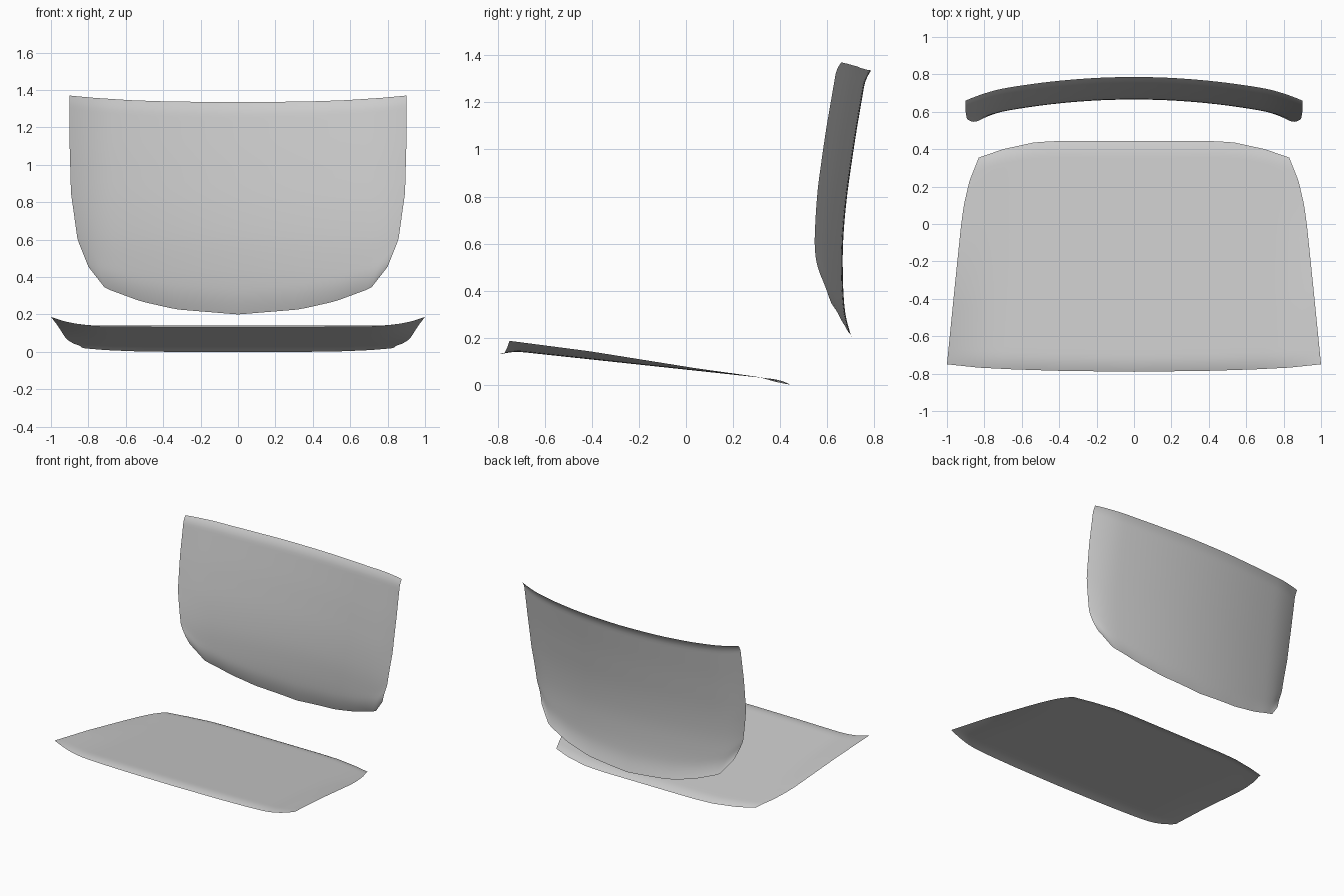
import bpy, bmesh, math

if "Cube" in bpy.data.objects:
    bpy.data.objects.remove(bpy.data.objects["Cube"])


def interp(pts, k):
    """Piecewise-linear lookup; each point is (key, value, ...)."""
    for a, b in zip(pts, pts[1:]):
        if k <= b[0]:
            break
    f = (k - a[0]) / (b[0] - a[0])
    return [p + (q - p) * f for p, q in zip(a[1:], b[1:])]


def rim(d, width):
    """Soft curl: 1 on the border, 0 once d is further in than width."""
    return max(0.0, 1 - d / width) ** 2


def panel(name, low, high, side, place, cols=24, rows=40):
    """Sheet spanning a half outline (low edge, high edge, side), mirrored in x."""
    low_c, high_c = interp(low, 1), interp(high, 1)
    low_m, high_m = interp(low, 0), interp(high, 0)

    def coons(s, t):
        a, b, c = interp(low, s), interp(high, s), interp(side, t)
        out = []
        for i in range(2):
            mid = low_m[i] * (1 - t) + high_m[i] * t
            ruled = (1 - t) * a[i] + t * b[i] + (1 - s) * mid + s * c[i]
            corners = (1 - t) * ((1 - s) * low_m[i] + s * low_c[i]) \
                + t * ((1 - s) * high_m[i] + s * high_c[i])
            out.append(ruled - corners)
        return out

    bm = bmesh.new()
    grid = []
    for j in range(rows + 1):
        t = (1 - math.cos(math.pi * j / rows)) / 2
        row = []
        for i in range(-cols, cols + 1):
            s = math.sin(math.pi / 2 * abs(i) / cols)
            p, q = coons(s, t)
            x, y, z = place(p, q, s, t)
            row.append(bm.verts.new((math.copysign(x, i), y, z)))
        grid.append(row)
    for r0, r1 in zip(grid, grid[1:]):
        for i in range(2 * cols):
            bm.faces.new((r0[i], r0[i + 1], r1[i + 1], r1[i])).smooth = True
    mesh = bpy.data.meshes.new(name)
    bm.to_mesh(mesh)
    bm.free()
    bpy.context.collection.objects.link(bpy.data.objects.new(name, mesh))


# Seat: tilted sheet, sides curl up, front and back rims roll down
def seat_place(x, y, s, t):
    z = 0.02 + 0.107 * (0.42 - y)
    lift = interp([(0, 0.042), (0.3, 0.034), (0.7, 0.01), (1, 0)], t)[0]
    z += lift * rim(1 - s, 0.32)
    z -= 0.018 * rim(t, 0.07) * (1 - s ** 4)
    z -= 0.0173 * rim(1 - t, 0.07) * (1 - 0.6 * s ** 4)
    return x, y, z


panel("seat",
      [(0, 0, -0.79), (0.4, 0.4, -0.785), (0.6, 0.65, -0.777),
       (0.8, 0.83, -0.768), (1, 1, -0.75)],
      [(0, 0, 0.445), (0.4, 0.38, 0.445), (0.6, 0.53, 0.437),
       (0.8, 0.70, 0.40), (1, 0.83, 0.355)],
      [(0, 1, -0.75), (0.35, 0.96, -0.35), (0.65, 0.925, -0.01),
       (0.75, 0.91, 0.1), (0.87, 0.88, 0.23), (1, 0.83, 0.355)],
      seat_place)

# Backrest: wraps forward at the sides, top and bottom rims roll backward
SPINE = [(0.19, 0.688), (0.28, 0.678), (0.4, 0.667), (0.575, 0.665), (0.7, 0.673),
         (0.83, 0.687), (1.06, 0.721), (1.2, 0.745), (1.38, 0.776)]


def back_place(x, z, s, t):
    # local averaging keeps the spine curve smooth
    y = sum(interp(SPINE, min(1.38, max(0.19, z + d * 0.02)))[0] for d in range(-3, 4)) / 7
    y -= 0.13 * x * x + 0.025 * rim(1 - s, 0.25)
    y += 0.018 * rim(t, 0.12) + 0.018 * rim(1 - t, 0.06)
    return x, y, z


panel("backrest",
      [(0, 0, 0.2), (0.4, 0.33, 0.227), (0.63, 0.52, 0.27),
       (0.86, 0.71, 0.34), (1, 0.80, 0.455)],
      [(0, 0, 1.335), (0.4, 0.36, 1.338), (0.63, 0.57, 1.345),
       (0.86, 0.77, 1.358), (1, 0.9, 1.37)],
      [(0, 0.80, 0.455), (0.16, 0.858, 0.6), (0.43, 0.893, 0.85),
       (0.7, 0.9, 1.1), (1, 0.9, 1.37)],
      back_place)
